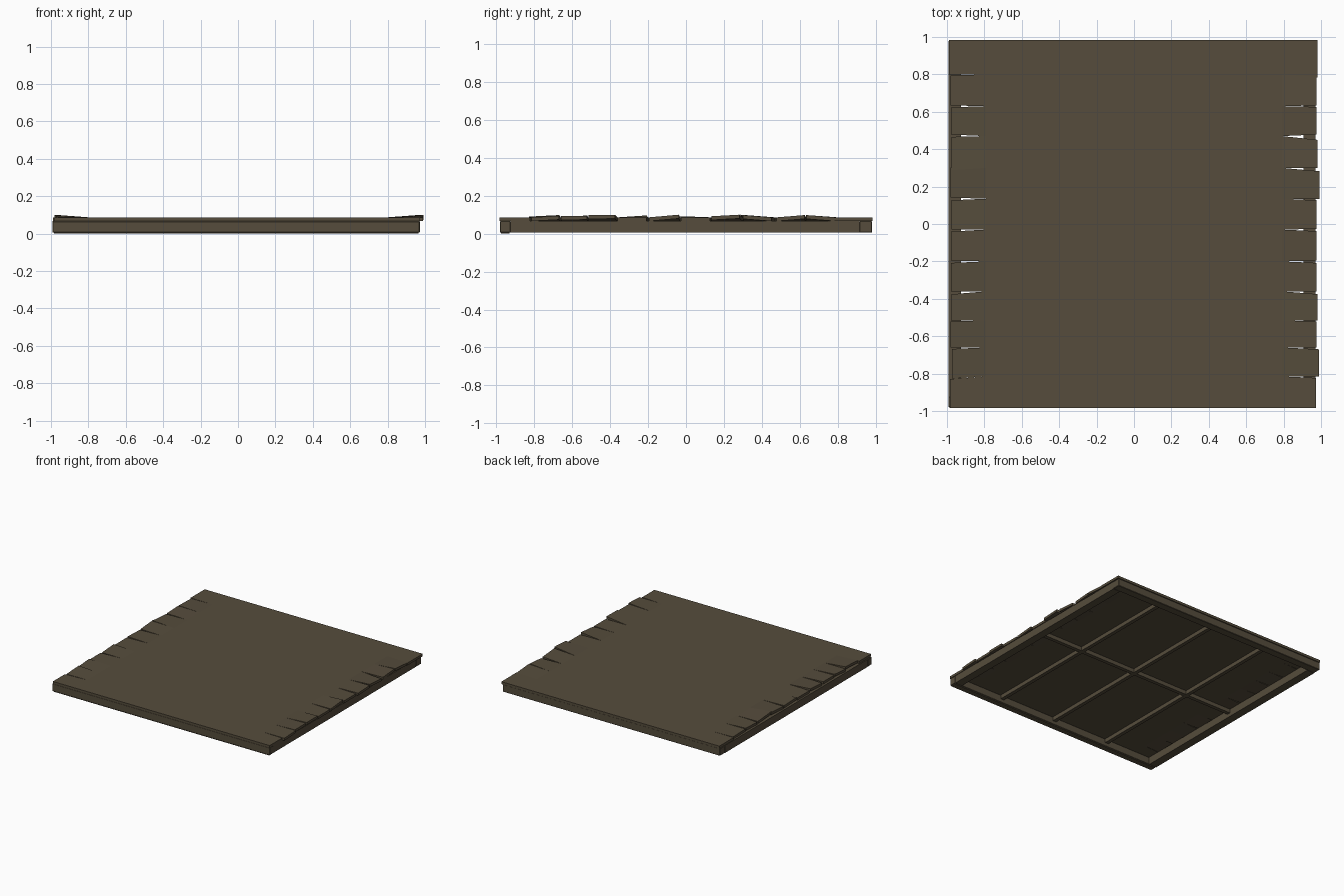
import bpy, bmesh

wood = bpy.data.materials.new("weathered brown wood")
wood.diffuse_color = (0.092, 0.073, 0.045, 1)
Z0, Z1 = 0.066, 0.086      # deck underside and top
XI = 0.79                  # where the loose plank ends begin


def add_object(name, bm):
    bmesh.ops.recalc_face_normals(bm, faces=bm.faces)
    me = bpy.data.meshes.new(name)
    bm.to_mesh(me)
    bm.free()
    me.materials.append(wood)
    ob = bpy.data.objects.new(name, me)
    bpy.context.collection.objects.link(ob)
    return ob


def box(name, x0, x1, y0, y1, z0, z1, bevel=0):
    bm = bmesh.new()
    bmesh.ops.create_cube(bm, size=1)
    for v in bm.verts:
        v.co.x = x1 if v.co.x > 0 else x0
        v.co.y = y1 if v.co.y > 0 else y0
        v.co.z = z1 if v.co.z > 0 else z0
    if bevel:
        bmesh.ops.bevel(bm, geom=bm.edges[:], offset=bevel, segments=1, affect='EDGES')
    return add_object(name, bm)


# Perimeter frame
box("front_beam", -0.993, 0.972, -0.98, -0.925, 0.005, Z0, 0.003)
box("back_beam", -0.993, 0.972, 0.915, 0.98, 0.005, Z0, 0.003)
box("left_beam", -0.993, -0.925, -0.925, 0.915, 0.005, Z0)
box("right_beam", 0.905, 0.97, -0.925, 0.915, 0.005, Z0)
box("corner_foot", -0.985, 0.965, -0.975, -0.93, 0, 0.005)

# Ribs under the deck
box("long_rib", -0.925, 0.905, -0.015, 0.015, 0.034, Z0)
for x in (-0.51, 0, 0.51):
    box("cross_rib", x - 0.015, x + 0.015, -0.925, 0.915, 0.034, Z0)

# Deck middle
box("deck", -XI, XI, -0.983, 0.984, Z0, Z1)

# Loose plank ends: boundaries from back to front, then for each plank
# (tip x, y trim at back, y trim at front, lift at back, lift at front)
SPLITS = [0.984, 0.80, 0.63, 0.47, 0.30, 0.135, -0.03, -0.20, -0.36, -0.515, -0.66, -0.815, -0.983]
RIGHT = [(.98, 0, -.018, 0, 0), (.977, .012, .004, 0, .012), (.975, .004, .008, .012, 0),
         (.98, .02, .0, 0, .012), (.992, .018, .0, .014, .006), (.976, .008, .004, 0, 0),
         (.976, .008, .004, .014, 0), (.976, .008, .0, 0, 0), (.982, .015, .0, .013, .012),
         (.977, .006, .0, .008, .006), (.99, .010, .0, .008, 0), (.974, .008, 0, 0, 0)]
LEFT = [(.99, 0, .0, 0, 0), (.98, .006, .004, 0, .004), (.978, .006, .008, .006, 0),
        (.975, .004, -.012, 0, .014), (.98, -.002, .006, .012, 0), (.976, .008, .0, 0, .006),
        (.978, .010, .004, 0, 0), (.978, .008, .0, .010, 0), (.978, .016, .0, .004, .004),
        (.980, .006, .0, .010, 0), (.972, .008, -.012, .012, .004), (.985, .014, 0, 0, 0)]
for side, s, rows in (("right", 1, RIGHT), ("left", -1, LEFT)):
    bm = bmesh.new()
    for i, (tip, tb, tf, lb, lf) in enumerate(rows):
        yb, yf = SPLITS[i], SPLITS[i + 1]
        inner = [(s * XI, yb, Z0), (s * XI, yb, Z1), (s * XI, yf, Z1), (s * XI, yf, Z0)]
        ob_, of_ = yb - tb, yf + tf
        outer = [(s * tip, ob_, Z0 + lb), (s * tip, ob_, Z1 + lb),
                 (s * tip, of_, Z1 + lf), (s * tip, of_, Z0 + lf)]
        a = [bm.verts.new(c) for c in inner]
        b = [bm.verts.new(c) for c in outer]
        for k in range(4):
            n = (k + 1) % 4
            bm.faces.new((a[k], a[n], b[n], b[k]))
        bm.faces.new(b)
        bm.faces.new(a[::-1])
    add_object(side + "_plank_ends", bm)
